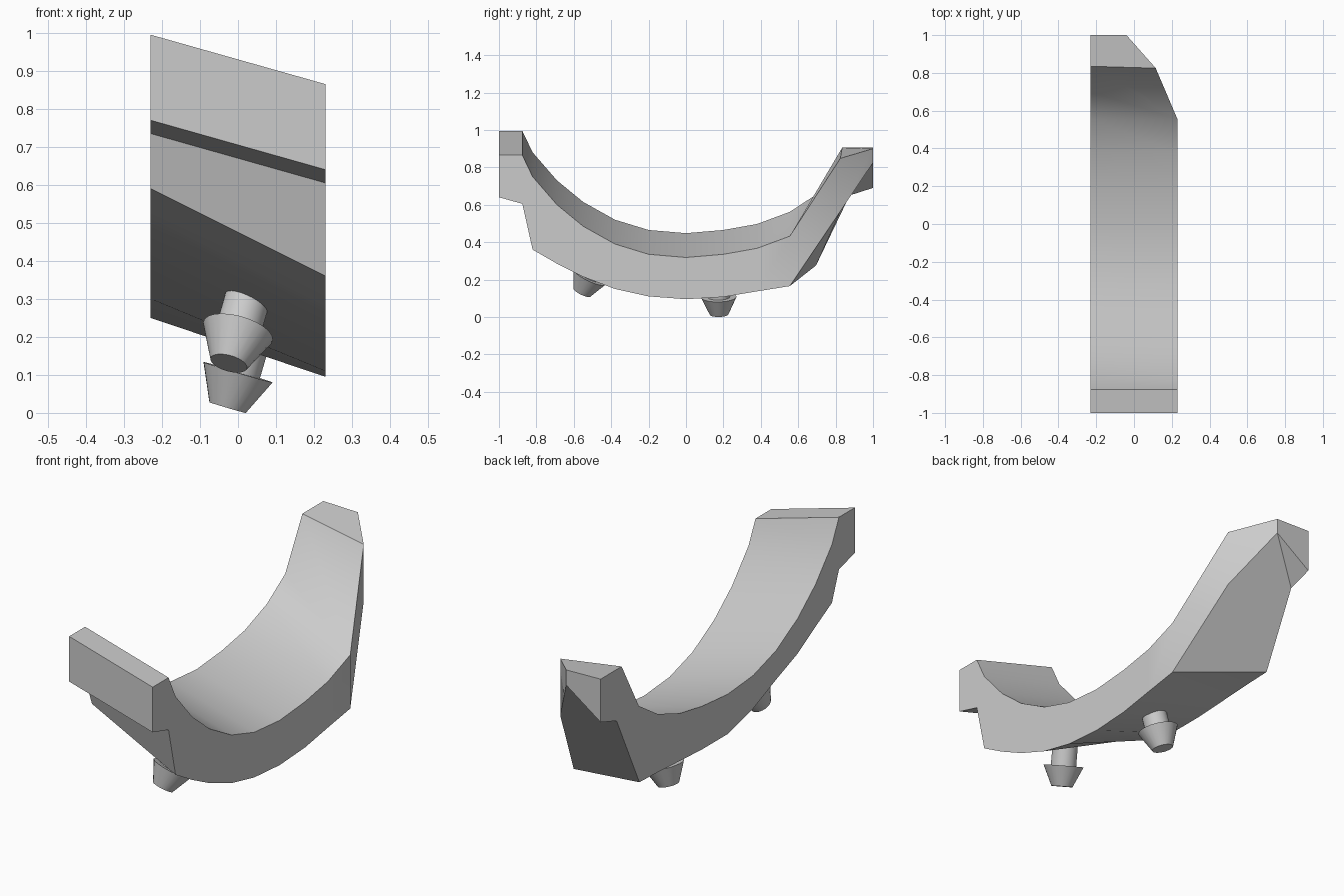
import bpy
import bmesh
from mathutils import Vector

old = bpy.data.objects.get("Cube")
if old:
    bpy.data.objects.remove(old, do_unlink=True)

grey = bpy.data.materials.new("light grey")
grey.use_nodes = True
colour = (0.6, 0.6, 0.6, 1)
grey.diffuse_color = colour
grey.node_tree.nodes["Principled BSDF"].inputs["Base Color"].default_value = colour

HALF = 0.23      # half width of the strap
RISE = 0.13      # how much higher the right edge of the top surface is


def finish(bm, name):
    """Turn a bmesh into a shaded, coloured object."""
    bmesh.ops.recalc_face_normals(bm, faces=bm.faces)
    mesh = bpy.data.meshes.new(name)
    bm.to_mesh(mesh)
    bm.free()
    mesh.materials.append(grey)
    obj = bpy.data.objects.new(name, mesh)
    bpy.context.collection.objects.link(obj)
    bpy.ops.object.select_all(action='DESELECT')
    obj.select_set(True)
    bpy.context.view_layer.objects.active = obj
    bpy.ops.object.shade_smooth_by_angle(angle=0.55)
    return obj


# Curved strap: y, top, underside on the left edge, underside on the right edge
sections = [
    (-1.0, 0.865, 0.64, 0.77),
    (-0.875, 0.865, 0.605, 0.735),
    (-0.82, 0.75, 0.36, 0.59),
    (-0.69, 0.60, 0.285, 0.52),
    (-0.55, 0.485, 0.215, 0.44),
    (-0.38, 0.39, 0.15, 0.375),
    (-0.20, 0.335, 0.11, 0.30),
    (0.0, 0.318, 0.095, 0.25),
    (0.20, 0.335, 0.107, 0.25),
    (0.38, 0.367, 0.137, 0.26),
    (0.555, 0.432, 0.165, 0.27),
]
bm = bmesh.new()
rings = []
for y, top, low_left, low_right in sections:
    corners = [(HALF, y, top), (-HALF, y, top + RISE),
               (-HALF, y, low_right), (HALF, y, low_left)]
    rings.append([bm.verts.new(c) for c in corners])
for a, b in zip(rings, rings[1:]):
    for i in range(4):
        j = (i + 1) % 4
        bm.faces.new((a[i], a[j], b[j], b[i]))
bm.faces.new(rings[0])

# Chamfered back tip of the strap
tip = {
    "elbow": (-HALF, 0.70, 0.657),
    "heel": (-HALF, 0.695, 0.275),
    "notch": (-HALF, 0.875, 0.65),
    "inner": (-HALF, 0.835, 0.905),
    "end": (-HALF, 1.0, 0.905),
    "end_low": (-HALF, 1.0, 0.69),
    "corner": (-0.04, 1.0, 0.90),
    "corner_low": (-0.04, 1.0, 0.825),
    "side": (0.115, 0.825, 0.848),
    "side_low": (0.115, 0.825, 0.565),
}
v = {key: bm.verts.new(co) for key, co in tip.items()}
v["top_l"], v["top_r"], v["low_r"], v["low_l"] = rings[-1]
for names in (
    "top_l top_r elbow", "top_l elbow inner side",
    "inner end corner side", "end end_low corner_low corner",
    "corner corner_low side_low side", "side side_low low_l top_l",
    "low_l low_r heel", "corner_low side_low low_l heel notch",
    "corner_low notch end_low",
    "top_r low_r heel elbow", "elbow heel notch inner",
    "inner notch end_low end",
):
    bm.faces.new([v[n] for n in names.split()])
finish(bm, "curved_strap")


# Push-in pegs: a round stem with a wider tapered head
def peg(name, rim, direction, stem):
    axis = Vector(direction).normalized()
    turn = axis.to_track_quat('Z', 'Y')
    profile = [(0.06, -stem), (0.06, 0), (0.095, 0), (0.05, 0.097)]
    bm = bmesh.new()
    loops = []
    for radius, along in profile:
        ring = bmesh.ops.create_circle(bm, segments=24, radius=radius)["verts"]
        for vert in ring:
            vert.co = turn @ (vert.co + Vector((0, 0, along))) + Vector(rim)
        loops.append(ring)
    for a, b in zip(loops, loops[1:]):
        for i in range(len(a)):
            j = (i + 1) % len(a)
            bm.faces.new((a[i], a[j], b[j], b[i]))
    bm.faces.new(loops[0])
    bm.faces.new(loops[-1])
    finish(bm, name)


peg("front_peg", (0, -0.515, 0.215), (-0.25, -0.42, -0.87), 0.16)
peg("back_peg", (0, 0.175, 0.107), (-0.28, 0.02, -0.95), 0.14)
